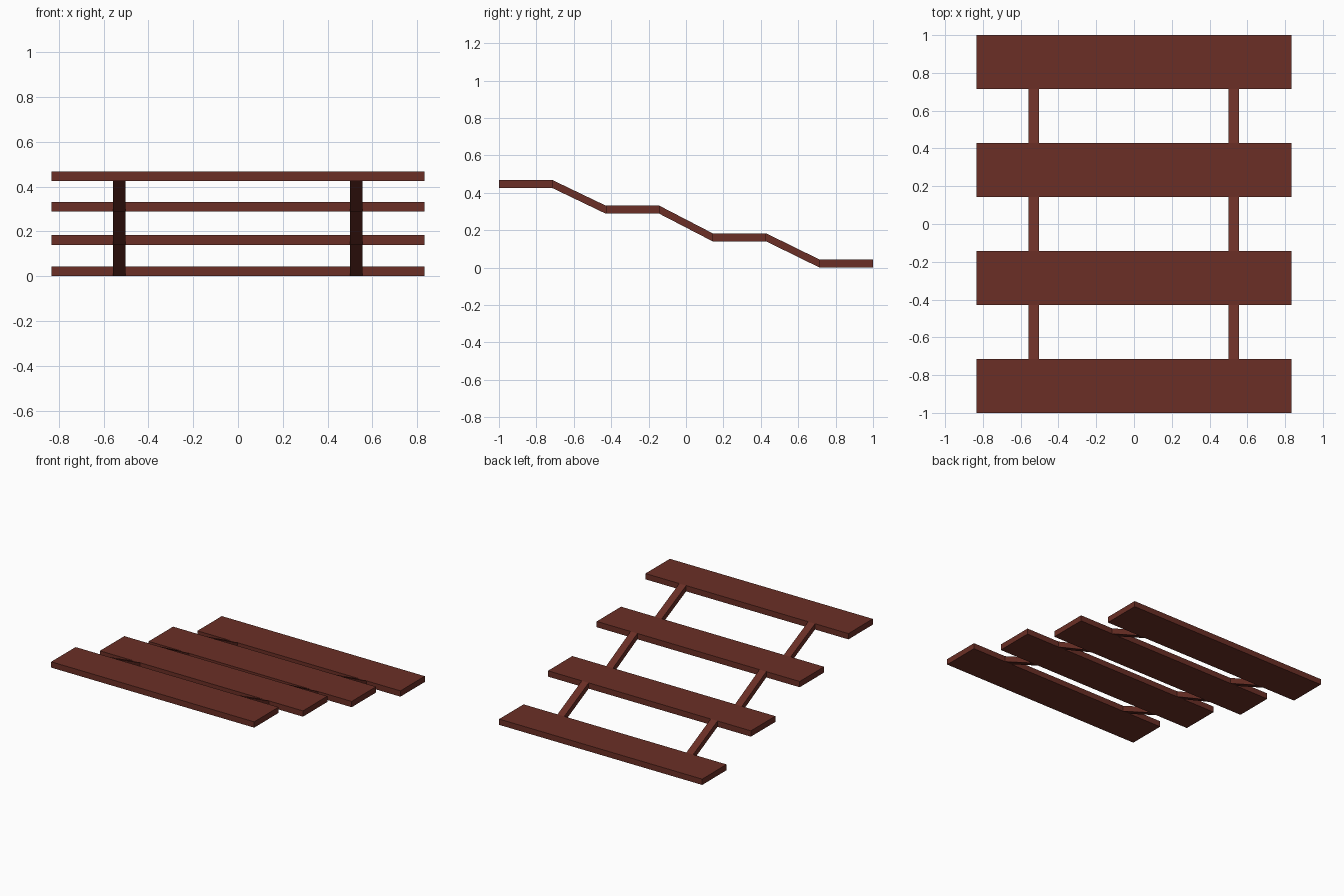
import bpy, bmesh

if "Cube" in bpy.data.objects:
    bpy.data.objects.remove(bpy.data.objects["Cube"])

wood = bpy.data.materials.new("reddish brown wood")
wood.diffuse_color = (0.145, 0.028, 0.019, 1)
wood.use_nodes = True
wood.node_tree.nodes["Principled BSDF"].inputs["Base Color"].default_value = wood.diffuse_color

STEP = 2 / 7           # plank depth equals the gap between planks
HALF_WIDTH = 0.833
BOTTOMS = [0.425, 0.288, 0.14, 0.0]   # plank undersides, front to back
THICK = 0.043


def sheared_box(name, x0, x1, front, back):
    """Box between two vertical ends, each given as (y, z_bottom)."""
    bm = bmesh.new()
    ends = []
    for y, z in (front, back):
        ends.append([bm.verts.new(p) for p in (
            (x0, y, z), (x1, y, z), (x1, y, z + THICK), (x0, y, z + THICK))])
    a, b = ends
    bm.faces.new(a)
    bm.faces.new(b[::-1])
    for i in range(4):
        j = (i + 1) % 4
        bm.faces.new((a[j], a[i], b[i], b[j]))
    bmesh.ops.recalc_face_normals(bm, faces=bm.faces)
    mesh = bpy.data.meshes.new(name)
    bm.to_mesh(mesh)
    bm.free()
    mesh.materials.append(wood)
    ob = bpy.data.objects.new(name, mesh)
    bpy.context.collection.objects.link(ob)
    return ob


# Flat planks stepping down towards the back
for i, z in enumerate(BOTTOMS):
    y = -1 + 2 * i * STEP
    sheared_box(f"plank_{i + 1}", -HALF_WIDTH, HALF_WIDTH, (y, z), (y + STEP, z))

# Sloping rails joining each pair of planks, left and right
for i in range(3):
    y = -1 + (2 * i + 1) * STEP
    for side, x in (("left", -0.531), ("right", 0.527)):
        sheared_box(f"{side}_rail_{i + 1}", x - 0.028, x + 0.028,
                    (y, BOTTOMS[i]), (y + STEP, BOTTOMS[i + 1]))
